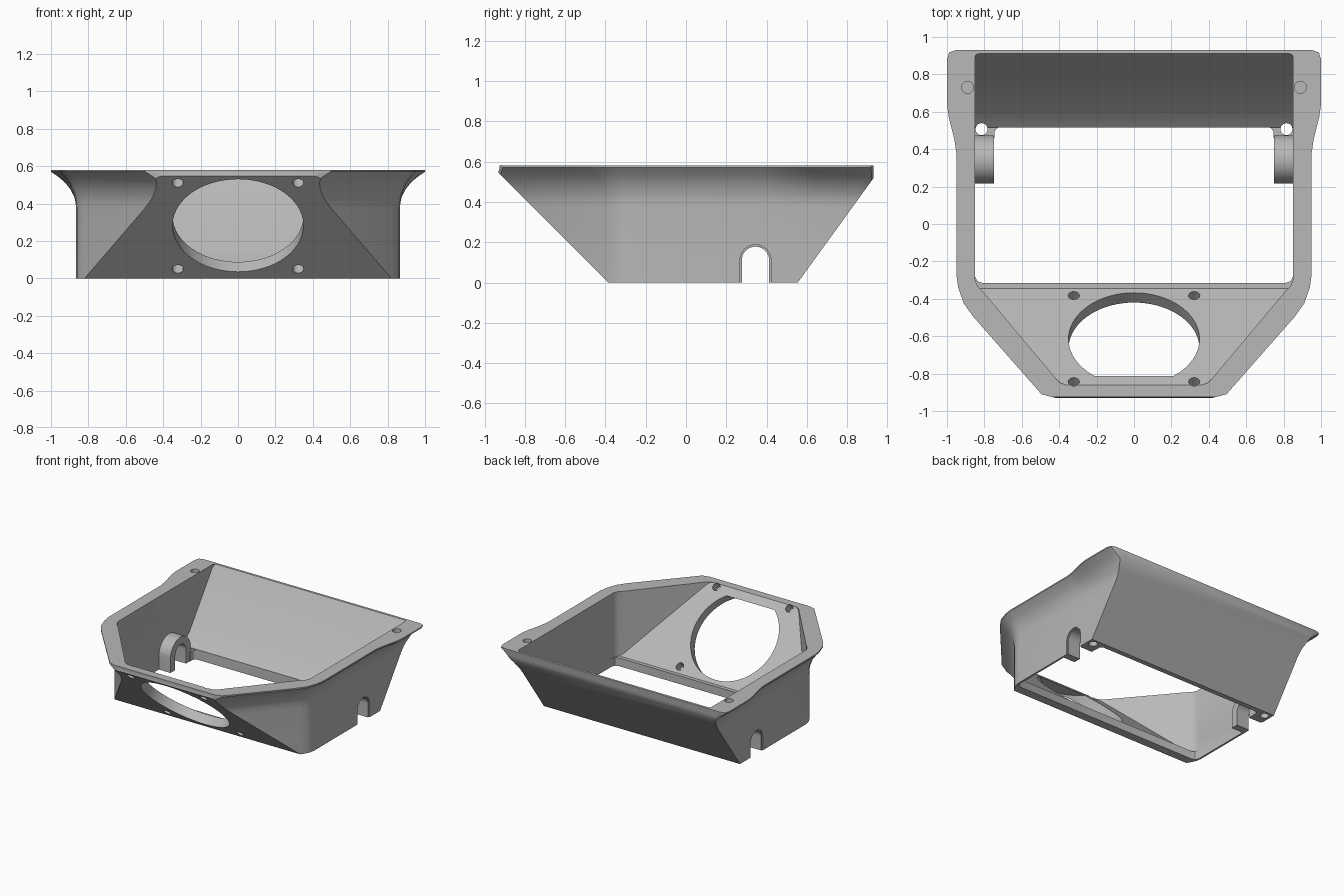
import bpy, bmesh, math
from mathutils import Matrix, Vector

cube = bpy.data.objects.get("Cube")
if cube:
    bpy.data.objects.remove(cube, do_unlink=True)

grey = bpy.data.materials.new("plain grey")
grey.use_nodes = True
grey.diffuse_color = (0.48, 0.48, 0.48, 1)
grey.node_tree.nodes["Principled BSDF"].inputs["Base Color"].default_value = grey.diffuse_color


def loft(rings):
    """Closed solid through rings of 3D points."""
    bm = bmesh.new()
    loops = [[bm.verts.new(p) for p in ring] for ring in rings]
    n = len(loops[0])
    for a, b in zip(loops, loops[1:]):
        for i in range(n):
            j = (i + 1) % n
            bm.faces.new((a[i], a[j], b[j], b[i]))
    bm.faces.new(loops[0][::-1])
    bm.faces.new(loops[-1])
    bmesh.ops.recalc_face_normals(bm, faces=bm.faces)
    return bm


def mirrored(half, z):
    return [(x, y, z) for x, y in half] + [(-x, y, z) for x, y in reversed(half)]


def trim(bm, point, normal):
    """Remove everything beyond a plane and close the opening."""
    geom = bm.verts[:] + bm.edges[:] + bm.faces[:]
    bmesh.ops.bisect_plane(bm, geom=geom, plane_co=point, plane_no=normal,
                           clear_outer=True, dist=1e-5)
    bmesh.ops.holes_fill(bm, edges=[e for e in bm.edges if e.is_boundary], sides=0)
    bmesh.ops.recalc_face_normals(bm, faces=bm.faces)


def make(name, bm):
    mesh = bpy.data.meshes.new(name)
    bm.to_mesh(mesh)
    bm.free()
    mesh.materials.append(grey)
    ob = bpy.data.objects.new(name, mesh)
    bpy.context.collection.objects.link(ob)
    return ob


def combine(target, bm, operation="DIFFERENCE"):
    tool = make("cutter", bm)
    tool.hide_render = True
    mod = target.modifiers.new("combine", "BOOLEAN")
    mod.operation, mod.solver, mod.object = operation, "EXACT", tool
    bpy.context.view_layer.objects.active = target
    bpy.ops.object.modifier_apply(modifier=mod.name)
    bpy.data.objects.remove(tool, do_unlink=True)


def cylinder(center, radius, depth, tilt=0, segments=24):
    bm = bmesh.new()
    bmesh.ops.create_cone(bm, cap_ends=True, segments=segments, radius1=radius,
                          radius2=radius, depth=depth,
                          matrix=Matrix.Translation(center) @ Matrix.Rotation(tilt, 4, "X"))
    return bm


def arch(side, x0, x1, radius, bottom):
    """Round-topped block running sideways."""
    cy, cz = 0.345, 0.11
    arc = [(cy + radius * math.cos(math.pi * i / 20),
            cz + radius * math.sin(math.pi * i / 20)) for i in range(21)]
    outline = [(cy + radius, bottom)] + arc + [(cy - radius, bottom)]
    return loft([[(side * x, y, z) for y, z in outline] for x in (x0, x1)])


# Outer body: upright walls flaring into a wide rim
wall = [(.82, .93), (.855, .925), (.865, .88), (.865, .64), (.865, .57), (.865, .45),
        (.865, .38), (.865, -.27), (.86, -.31), (.845, -.345), (.82, -.385),
        (.36, -.92), (.35, -.935), (.33, -.95)]
rim = [(.95, .93), (.988, .918), (1, .88), (1, .64), (.99, .57), (.96, .45),
       (.95, .38), (.95, -.27), (.94, -.34), (.91, -.425), (.86, -.495),
       (.53, -.87), (.495, -.91), (.44, -.925)]
flare = [(0, 0), (.37, 0), (.41, .03), (.44, .09), (.48, .25), (.51, .43),
         (.54, .68), (.57, 1), (.58, 1)]
rings = []
for z, t in flare:
    blend = [(a + (c - a) * t, b + (d - b) * t) for (a, b), (c, d) in zip(wall, rim)]
    rings.append(mirrored(blend, z))
body = loft(rings)
trim(body, (0, -.385, 0), (0, -1, -1))
trim(body, (0, .555, 0), (0, 1, -.725))
housing = make("housing", body)

# Inner cavity with sloping front, back and a filled lower back corner
inner = [(.83, .911), (.845, .905), (.85, .89), (.85, -.3), (.835, -.335), (.8, -.37),
         (.41, -.835), (.39, -.852), (.36, -.861)]
cavity = loft([mirrored(inner, z) for z in (.065, .7)])
trim(cavity, (0, -.28, 0), (0, -1, -1))
trim(cavity, (0, .49, 0), (0, 1, -.725))
trim(cavity, (0, .515, .08), (0, .072, -.085))
combine(housing, cavity)

# Open floor
floor = [(.85, .515), (.85, -.28), (.838, -.305), (.81, -.315)]
combine(housing, loft([mirrored(floor, z) for z in (-.1, .15)]))

# Large round opening in the sloping front, flat along its top
opening = cylinder((0, -.66, .29), .35, .3, -math.pi / 4, 72)
trim(opening, (0, 0, .532), (0, 0, 1))
combine(housing, opening)

for side in (-1, 1):
    # Front screw holes
    for z in (.05, .51):
        combine(housing, cylinder((side * .322, -.36 - z, z + .025), .03, .2, -math.pi / 4))
    # Blind holes in the rim
    combine(housing, cylinder((side * .89, .73, .58), .032, .06))
    # Corner pads and cable arches inside the walls
    pad = [(.86, .46), (.745, .46), (.745, .495), (.735, .51), (.715, .52), (.715, .54), (.86, .54)]
    combine(housing, loft([[(side * x, y, z) for x, y in pad] for z in (0, .07)]), "UNION")
    combine(housing, arch(side, .748, .858, .128, 0), "UNION")
    combine(housing, cylinder((side * .815, .507, .05), .032, .3))
    # Cable slots with a shallow outer step
    combine(housing, arch(side, .7, .95, .068, -.1))
    combine(housing, arch(side, .857, .95, .077, -.1))

bpy.ops.object.select_all(action="DESELECT")
housing.select_set(True)
bpy.context.view_layer.objects.active = housing
bpy.ops.object.shade_smooth_by_angle(angle=math.radians(28))
